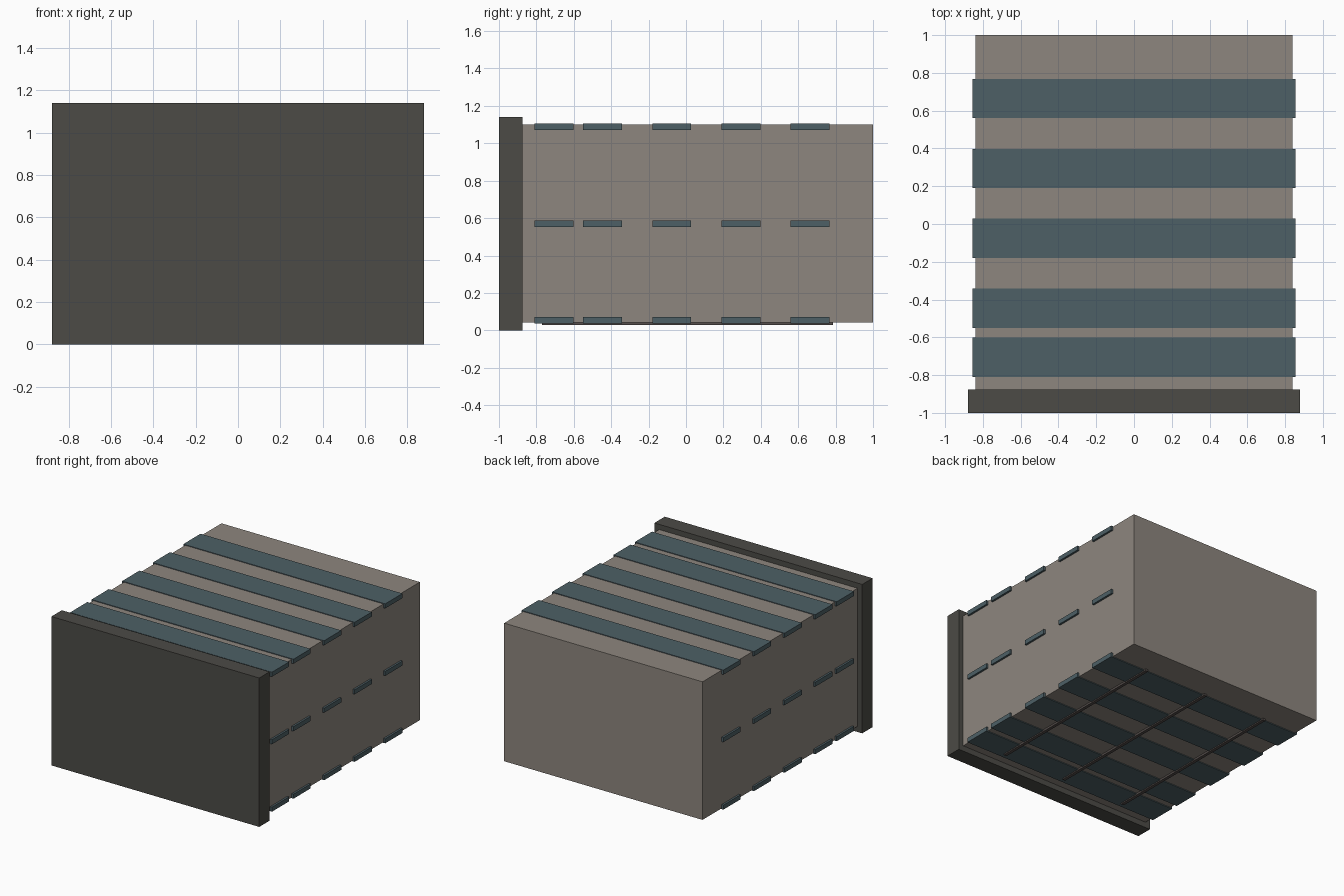
import bpy

if "Cube" in bpy.data.objects:
    bpy.data.objects.remove(bpy.data.objects["Cube"])


def material(name, rgb):
    m = bpy.data.materials.new(name)
    m.diffuse_color = (*rgb, 1)
    m.use_nodes = True
    m.node_tree.nodes["Principled BSDF"].inputs["Base Color"].default_value = m.diffuse_color
    return m


def box(name, x, y, z, mat):
    """Box from (min, max) pairs on each axis."""
    bpy.ops.mesh.primitive_cube_add(size=1, location=[(a + b) / 2 for a, b in (x, y, z)])
    ob = bpy.context.object
    ob.name = name
    ob.scale = [b - a for a, b in (x, y, z)]
    bpy.ops.object.transform_apply(location=False, rotation=False, scale=True)
    ob.data.materials.append(mat)
    return ob


shell = material("shell", (0.27, 0.24, 0.21))
teal = material("slat", (0.075, 0.117, 0.133))
dark = material("front", (0.072, 0.07, 0.061))
metal = material("rail", (0.09, 0.075, 0.07))

# main block and the larger front slab
box("body", (-0.84, 0.84), (-0.875, 1.0), (0.043, 1.10), shell)
box("front_panel", (-0.88, 0.88), (-1.0, -0.875), (0, 1.14), dark)

# three levels of cross slats, each carried on three thin rails
for level in range(3):
    z = 0.037 + 0.5165 * level
    for i, y in enumerate((-0.81, -0.55, -0.18, 0.19, 0.56)):
        box(f"slat_{level}_{i}", (-0.855, 0.855), (y, y + 0.208), (z, z + 0.035), teal)
    for i, x in enumerate((-0.54, 0, 0.54)):
        box(f"rail_{level}_{i}", (x - 0.012, x + 0.012), (-0.77, 0.785),
            (z - 0.009, z + 0.009), metal)
